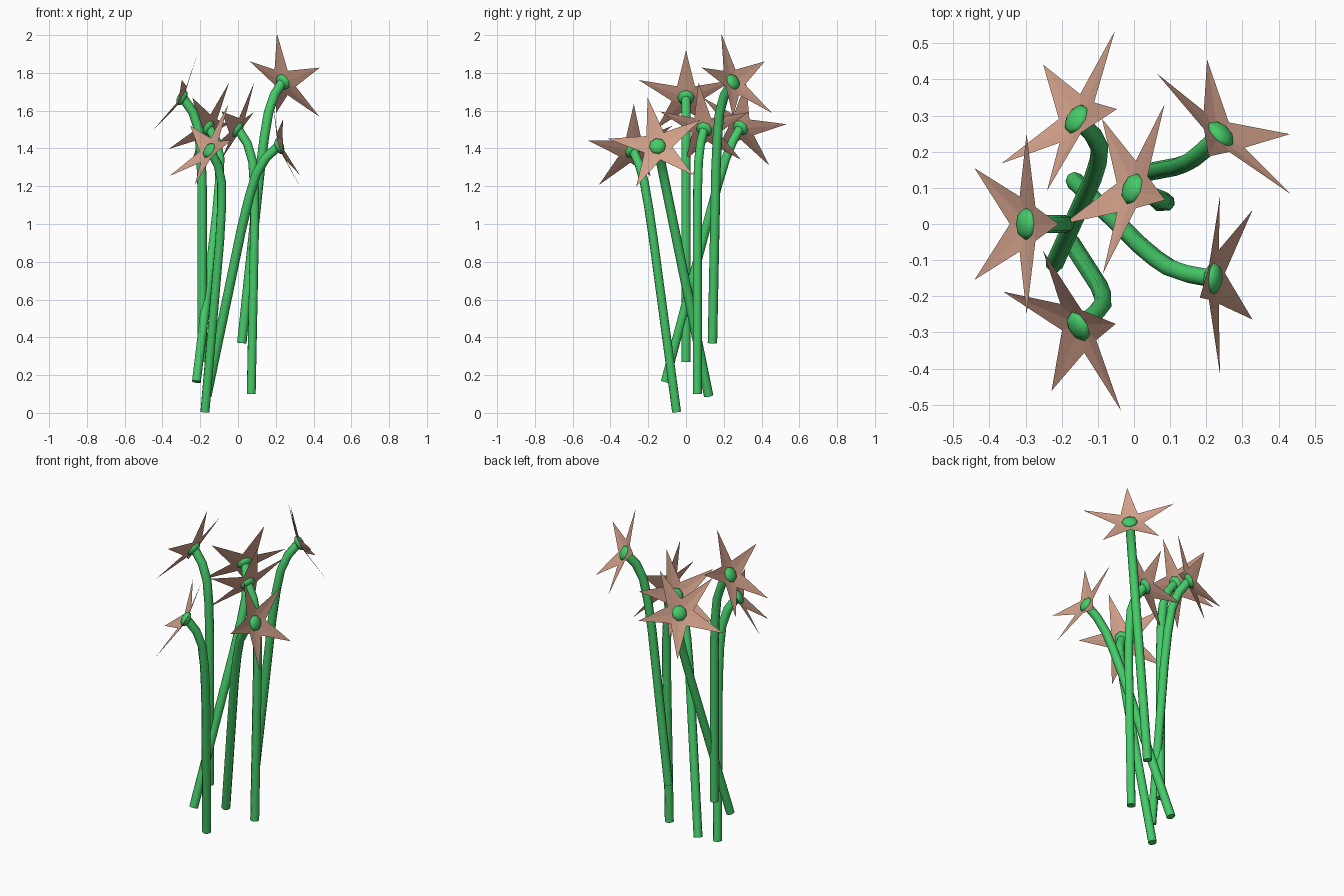
import bpy, bmesh
from math import sin, cos, pi, radians
from mathutils import Vector, Matrix

if "Cube" in bpy.data.objects:
    bpy.data.objects.remove(bpy.data.objects["Cube"])


def material(name, color):
    m = bpy.data.materials.new(name)
    m.diffuse_color = (*color, 1)
    m.use_nodes = True
    m.node_tree.nodes["Principled BSDF"].inputs["Base Color"].default_value = m.diffuse_color
    return m


green = material("stem_green", (0.06, 0.6, 0.14))
pink = material("petal_pink", (0.66, 0.36, 0.26))


def finish(bm, name, mat, smooth=False):
    bmesh.ops.recalc_face_normals(bm, faces=bm.faces) if smooth else None
    me = bpy.data.meshes.new(name)
    bm.to_mesh(me)
    bm.free()
    me.materials.append(mat)
    for p in me.polygons:
        p.use_smooth = smooth and len(p.vertices) < 5
    return me


# All flowers share one template: it grows along +z and bends towards +x
FACE = Vector((0.87, 0, 0.49))      # direction the blossom looks
UP = Vector((-0.49, 0, 0.87))
SIDE = Vector((0, 1, 0))
HEART = Vector((0.10, 0, 1.395))    # blossom centre


def stem_mesh(sides=8, radius=0.025):
    path = [Vector((d, 0, h)) for d, h in
            [(0, 0), (0, 0.92), (0.006, 1.1), (0.018, 1.23), (0.05, 1.325), (0.10, 1.395)]]
    bm = bmesh.new()
    rings = []
    for i, p in enumerate(path):
        t = (path[min(i + 1, len(path) - 1)] - path[max(i - 1, 0)]).normalized()
        n = SIDE.cross(t)
        rings.append([bm.verts.new(p + radius * (cos(a) * n + sin(a) * SIDE))
                      for a in (2 * pi * k / sides for k in range(sides))])
    for a, b in zip(rings, rings[1:]):
        for k in range(sides):
            j = (k + 1) % sides
            bm.faces.new((a[k], a[j], b[j], b[k]))
    bm.faces.new(rings[0][::-1])
    bm.faces.new(rings[-1])
    return finish(bm, "stem", green, True)


def petals_mesh(tip=0.263, notch=0.08, cup=0.054):
    # Five-pointed star, cupped forward like a shallow cone
    bm = bmesh.new()
    centre = bm.verts.new(HEART)
    rim = []
    for k in range(10):
        r = notch if k % 2 else tip
        a = pi * k / 5
        rim.append(bm.verts.new(HEART + FACE * cup * r / tip + r * (cos(a) * UP + sin(a) * SIDE)))
    for k in range(10):
        bm.faces.new((centre, rim[k], rim[(k + 1) % 10]))
    bm.normal_update()
    if sum((f.normal.dot(FACE) for f in bm.faces)) < 0:
        bmesh.ops.reverse_faces(bm, faces=bm.faces)
    return finish(bm, "petals", pink)


def heart_mesh():
    # Flattened bead in the middle of the star
    bm = bmesh.new()
    bmesh.ops.create_uvsphere(bm, u_segments=8, v_segments=6, radius=1)
    axes = Matrix((UP, SIDE, FACE)).transposed().to_4x4()
    bm.transform(Matrix.Translation(HEART + FACE * 0.008) @ axes @ Matrix.Diagonal((0.045, 0.045, 0.024, 1)))
    return finish(bm, "flower_heart", green, True)


parts = [stem_mesh(), petals_mesh(), heart_mesh()]

# Stem foot, stem direction, heading of the bend in degrees
flowers = [
    ((-0.22, -0.11, 0.165), (0.115, 0.255, 0.96), 157),
    ((-0.19, 0, 0.27), (0, 0, 1), 180),
    ((-0.175, -0.05, 0.005), (0.085, -0.132, 0.985), 206),
    ((0.07, 0.06, 0.10), (0.02, 0, 1), 160),
    ((0.02, 0.14, 0.37), (0.105, 0.02, 0.99), 48),
    ((-0.165, 0.12, 0.09), (0.196, -0.193, 0.943), 0),
]
for i, (foot, direction, heading) in enumerate(flowers, 1):
    z = Vector(direction).normalized()
    h = Vector((cos(radians(heading)), sin(radians(heading)), 0))
    x = (h - h.dot(z) * z).normalized()
    frame = Matrix((x, z.cross(x), z)).transposed().to_4x4()
    for me in parts:
        ob = bpy.data.objects.new(f"{me.name}_{i}", me)
        ob.matrix_world = Matrix.Translation(foot) @ frame
        bpy.context.collection.objects.link(ob)
